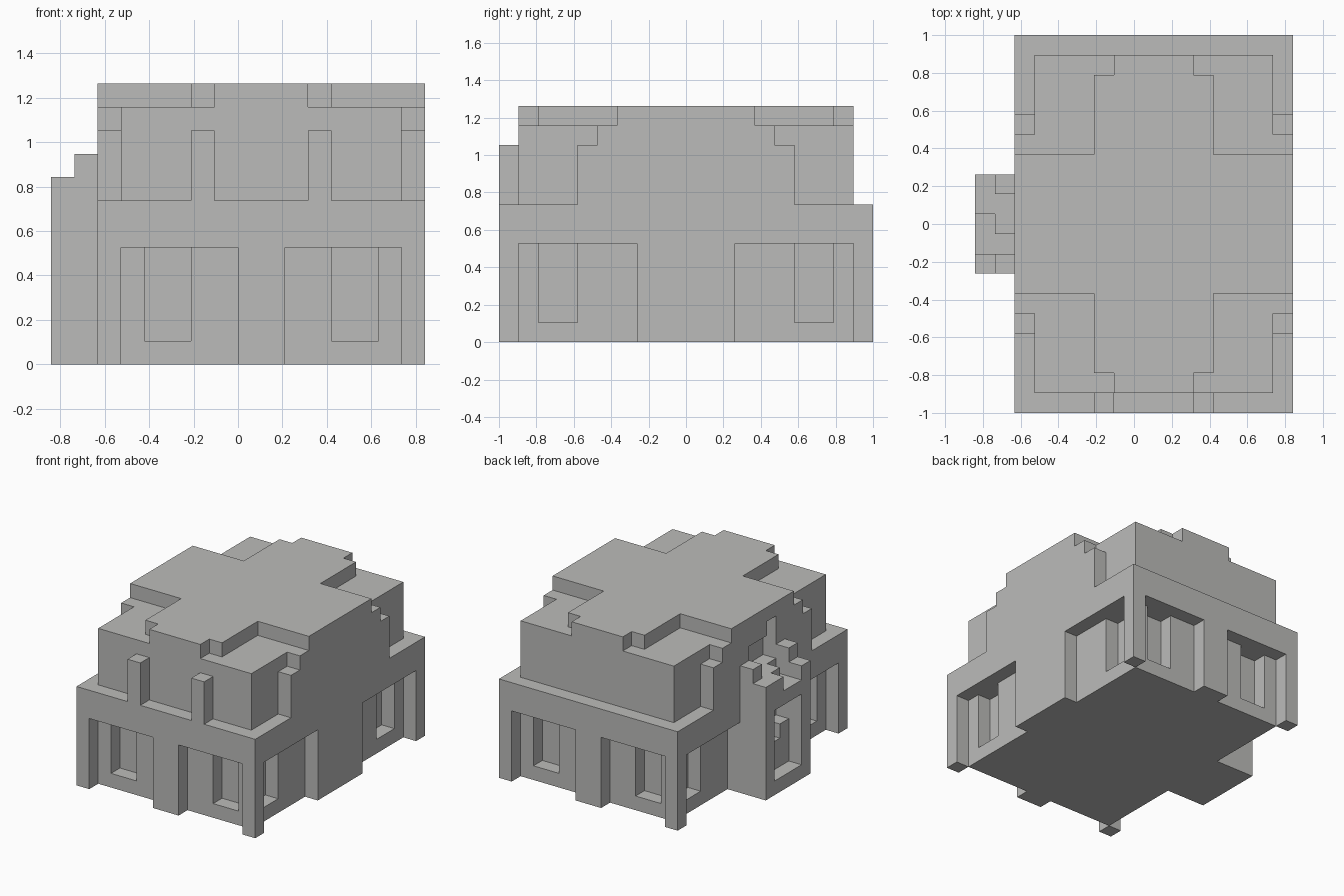
import bpy, bmesh
from itertools import product
from mathutils import Vector

cube = bpy.data.objects.get("Cube")
if cube:
    bpy.data.objects.remove(cube, do_unlink=True)

U = 2 / 19  # block size

stone = bpy.data.materials.new("grey_stone")
stone.use_nodes = True
COLOR = (0.5, 0.5, 0.49, 1)
stone.diffuse_color = COLOR
stone.node_tree.nodes["Principled BSDF"].inputs["Base Color"].default_value = COLOR


def box(x, y, z):
    """Cells of a block range, each axis given as (start, end)."""
    return set(product(range(*x), range(*y), range(*z)))


def both_x(x, y, z):
    return box(x, y, z) | box((18 - x[1], 18 - x[0]), y, z)


def both_y(cells):
    return cells | {(x, 18 - y, z) for x, y, z in cells}


def build(name, cells):
    """Skin the outside of a cell set and merge flat areas."""
    bm = bmesh.new()
    for c in cells:
        for axis, side in product(range(3), (0, 1)):
            n = list(c)
            n[axis] += 1 if side else -1
            if tuple(n) in cells:
                continue
            a, b = (axis + 1) % 3, (axis + 2) % 3
            ring = []
            for da, db in ((0, 0), (1, 0), (1, 1), (0, 1)):
                p = list(c)
                p[axis] += side
                p[a] += da
                p[b] += db
                ring.append(bm.verts.new(Vector((p[0] - 8, p[1] - 9.5, p[2])) * U))
            bm.faces.new(ring if side else ring[::-1])
    bmesh.ops.remove_doubles(bm, verts=bm.verts[:], dist=0.001)
    bmesh.ops.dissolve_limit(bm, angle_limit=0.01, verts=bm.verts[:], edges=bm.edges[:])
    mesh = bpy.data.meshes.new(name)
    bm.to_mesh(mesh)
    bm.free()
    mesh.materials.append(stone)
    obj = bpy.data.objects.new(name, mesh)
    bpy.context.collection.objects.link(obj)


# Ground floor: solid block with recessed bays and deeper windows on all sides
ground = box((2, 16), (0, 19), (0, 7))
ground -= both_y(both_x((3, 8), (0, 1), (0, 5)))
ground -= both_y(both_x((4, 6), (1, 2), (1, 5)))
ground -= both_y(both_x((2, 3), (1, 7), (0, 5)))
ground -= both_y(both_x((3, 4), (2, 4), (1, 5)))
build("ground_floor", ground)

# Upper floor: main block plus stepped gable walls on the two sides
upper = box((3, 15), (1, 18), (7, 11))
upper |= box((2, 16), (4, 15), (7, 10)) | box((2, 16), (5, 14), (10, 11))
upper -= box((2, 3), (8, 11), (8, 10)) | box((2, 3), (8, 9), (10, 11))
build("upper_floor", upper)

# Cross-shaped roof
roof = box((2, 16), (6, 13), (11, 12))
roof |= box((6, 12), (2, 17), (11, 12)) | box((7, 11), (1, 18), (11, 12))
build("roof", roof)

# Two posts on the front ledge
for name, x in (("front_post_right", 6), ("front_post_left", 11)):
    build(name, box((x, x + 1), (0, 1), (7, 10)))

# Chimney with a broken top and a hearth opening
chimney = box((0, 2), (7, 12), (0, 8))
chimney |= box((1, 2), (7, 8), (8, 9)) | box((1, 2), (11, 12), (8, 9))
chimney -= box((0, 1), (8, 10), (7, 8)) | box((1, 2), (8, 9), (7, 8))
chimney -= box((0, 1), (8, 11), (1, 6))
chimney -= box((1, 2), (8, 9), (4, 6)) | box((1, 2), (9, 10), (3, 6))
build("chimney", chimney)
